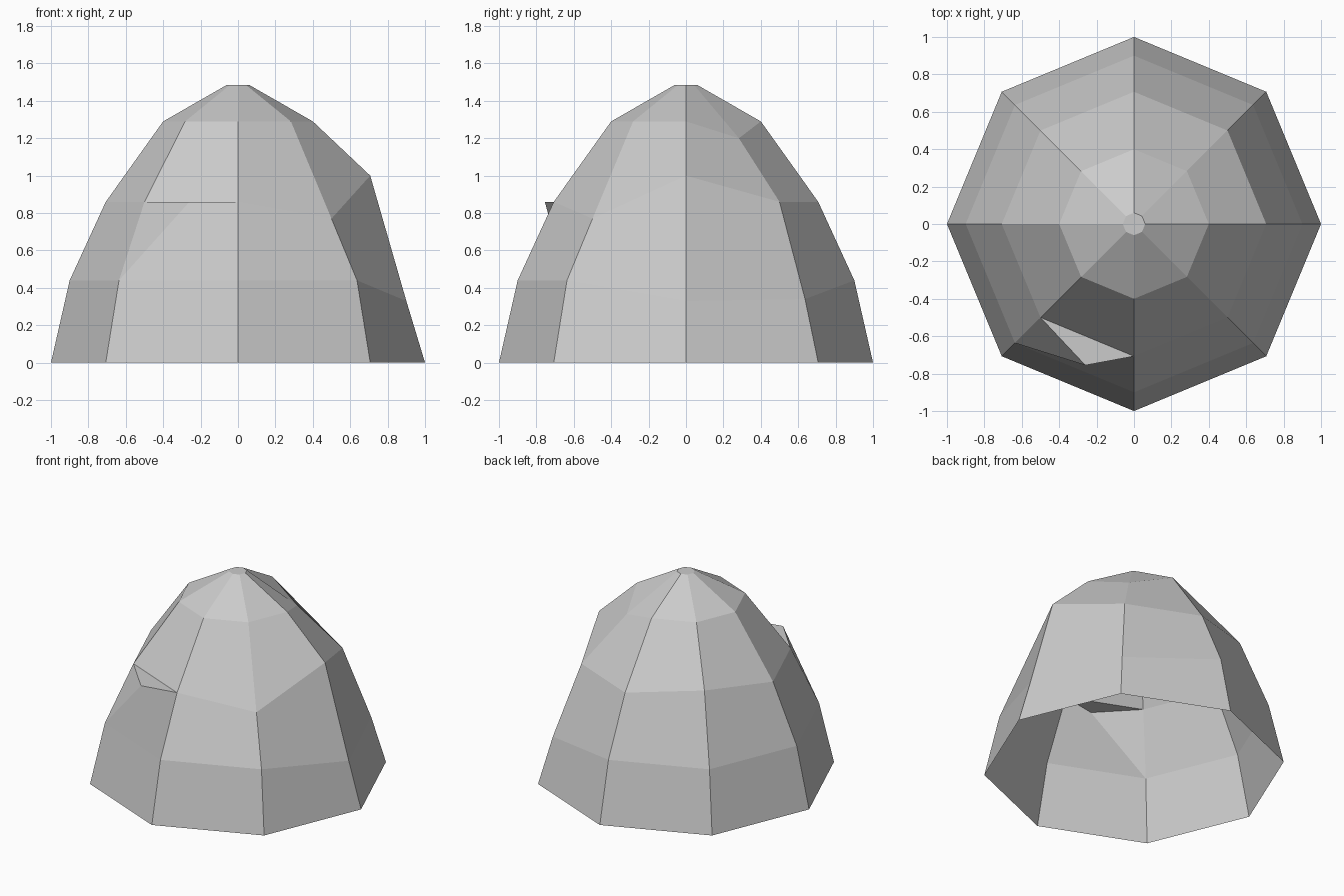
import bpy
import bmesh
from math import cos, sin, radians

cube = bpy.data.objects.get("Cube")
if cube:
    bpy.data.objects.remove(cube, do_unlink=True)

SIDES = 8
STEP = 360 / SIDES
# Dome profile from the open rim to the tip: radius, height
PROFILE = [(1.0, 0.0), (0.9, 0.44), (0.707, 0.86), (0.4, 1.29), (0.06, 1.485)]
# Dented or raised corners: (ring, side) -> height
UNEVEN = {(1, 0): 0.33, (1, 1): 0.34, (2, 0): 1.0, (2, 3): 0.93,
          (2, 7): 0.77, (3, 1): 1.2}
LEDGE_SIDE = 5

grey = bpy.data.materials.new("plain_grey")
grey.use_nodes = True
colour = (0.6, 0.6, 0.6, 1)
grey.diffuse_color = colour
grey.node_tree.nodes["Principled BSDF"].inputs["Base Color"].default_value = colour

bm = bmesh.new()

# Rings of corners
rings = []
for r, (radius, height) in enumerate(PROFILE):
    ring = []
    for s in range(SIDES):
        a = radians(s * STEP)
        z = UNEVEN.get((r, s), height)
        ring.append(bm.verts.new((radius * cos(a), radius * sin(a), z)))
    rings.append(ring)

# Corner of the small jutting ledge
ledge = bm.verts.new((-0.26, -0.755, 0.86))

# Wall panels between rings
for r in range(len(rings) - 1):
    low, high = rings[r], rings[r + 1]
    for s in range(SIDES):
        n = (s + 1) % SIDES
        if s == LEDGE_SIDE and r == 1:
            bm.faces.new((low[s], ledge, high[s]))
            bm.faces.new((low[s], low[n], high[n], ledge))
            bm.faces.new((high[s], ledge, high[n]))
        else:
            bm.faces.new((low[s], low[n], high[n], high[s]))

# Flat tip
bm.faces.new(rings[-1])

mesh = bpy.data.meshes.new("faceted_dome")
bm.to_mesh(mesh)
bm.free()
mesh.materials.append(grey)
dome = bpy.data.objects.new("faceted_dome", mesh)
bpy.context.collection.objects.link(dome)
